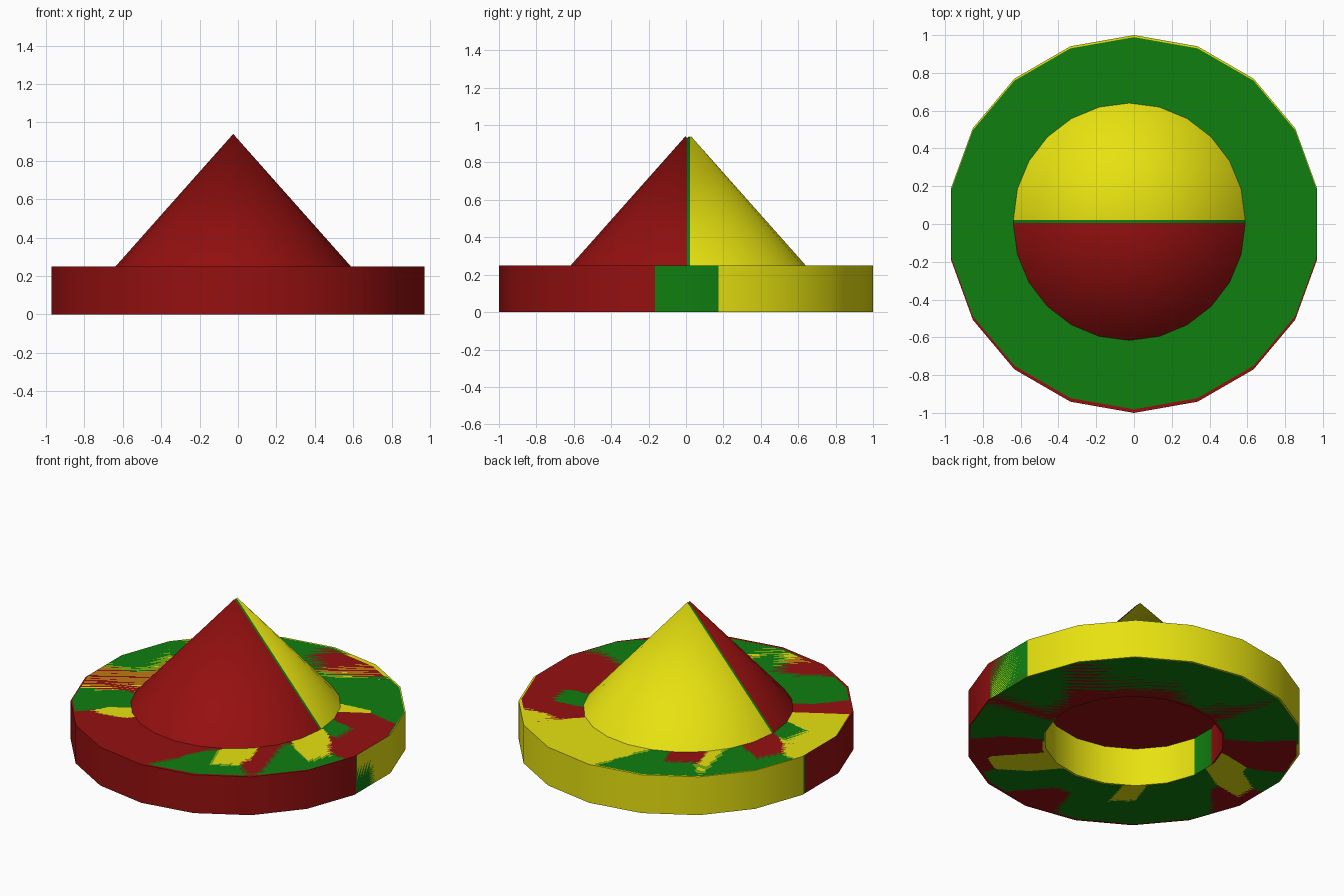
import bpy, bmesh, math

if "Cube" in bpy.data.objects:
    bpy.data.objects.remove(bpy.data.objects["Cube"])

SIDES = 18
R_OUT, R_HOLE, RIM_H = 0.985, 0.54, 0.25
CONE_R, CONE_TOP = 0.613, 0.94


def material(name, rgb):
    m = bpy.data.materials.new(name)
    m.diffuse_color = (*rgb, 1)
    m.use_nodes = True
    m.node_tree.nodes["Principled BSDF"].inputs["Base Color"].default_value = m.diffuse_color
    return m


def finish(obj, name, mat):
    obj.name = name
    obj.data.materials.append(mat)
    bpy.ops.object.select_all(action='DESELECT')
    obj.select_set(True)
    bpy.context.view_layer.objects.active = obj
    bpy.ops.object.shade_smooth_by_angle(angle=math.radians(30))


def brim(name, y, mat):
    # flat ring with a round hole, spun from a rectangular section
    bm = bmesh.new()
    section = [(R_HOLE, 0), (R_OUT, 0), (R_OUT, RIM_H), (R_HOLE, RIM_H)]
    rings = []
    for i in range(SIDES):
        a = math.pi / 2 + 2 * math.pi * i / SIDES
        rings.append([bm.verts.new((r * math.cos(a), r * math.sin(a) + y, z))
                      for r, z in section])
    for i, ring in enumerate(rings):
        nxt = rings[(i + 1) % SIDES]
        for j in range(4):
            k = (j + 1) % 4
            bm.faces.new((ring[j], nxt[j], nxt[k], ring[k]))
    bmesh.ops.recalc_face_normals(bm, faces=bm.faces)
    mesh = bpy.data.meshes.new(name)
    bm.to_mesh(mesh)
    bm.free()
    obj = bpy.data.objects.new(name, mesh)
    bpy.context.collection.objects.link(obj)
    finish(obj, name, mat)


def crown(name, y, mat):
    # pointed cone on top, slightly off centre
    h = CONE_TOP - RIM_H
    bpy.ops.mesh.primitive_cone_add(vertices=24, radius1=CONE_R, radius2=0, depth=h,
                                    location=(-0.025, y + 0.012, RIM_H + h / 2))
    finish(bpy.context.object, name, mat)


# three nearly coincident coloured copies, staggered front to back
for colour, rgb, y in (("green", (0.21, 0.21, 0.005), 0.004),
                       ("red", (0.3, 0.005, 0.005), -0.015),
                       ("yellow", (0.8, 0.76, 0.005), 0.015)):
    if colour == "green":
        rgb = (0.005, 0.21, 0.005)
    mat = material(colour, rgb)
    brim(colour + "_brim", y, mat)
    crown(colour + "_cone", y, mat)
